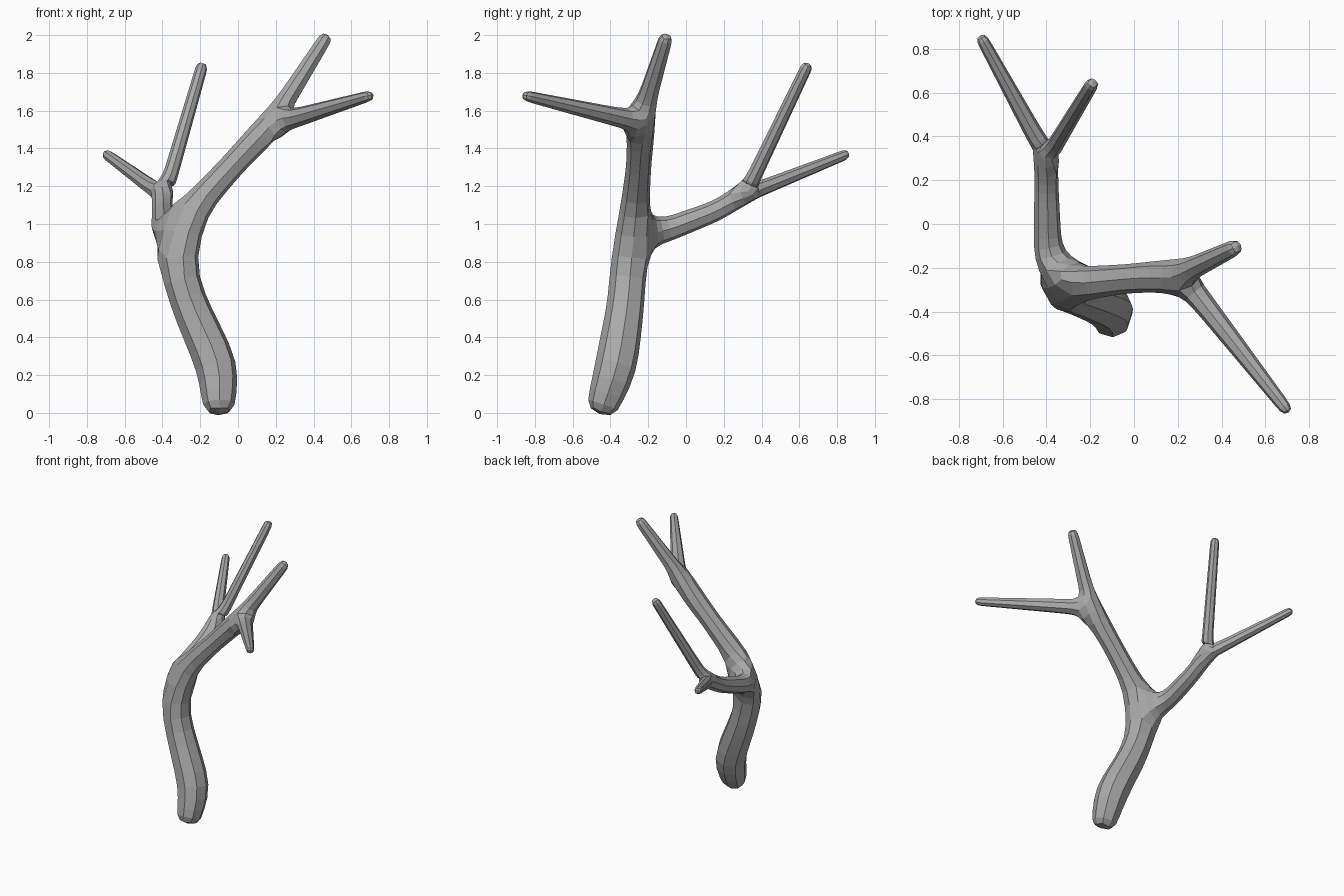
import bpy

cube = bpy.data.objects.get("Cube")
if cube:
    bpy.data.objects.remove(cube)

# Single bark colour
bark = bpy.data.materials.new("grey_bark")
bark.use_nodes = True
GREY = (0.4, 0.4, 0.4, 1)
bark.diffuse_color = GREY
bark.node_tree.nodes["Principled BSDF"].inputs["Base Color"].default_value = GREY

# Skeleton: each limb starts at a named joint; points are x, y, z, radius
verts, edges, radii, joints = [], [], [], {}


def limb(points, start=None, end=None):
    last = joints.get(start)
    for x, y, z, r in points:
        verts.append((x, y, z))
        radii.append(r)
        if last is not None:
            edges.append((last, len(verts) - 1))
        last = len(verts) - 1
    joints[end] = last


# Trunk
limb([(-.1, -.46, -.015, .085), (-.105, -.37, .24, .124), (-.27, -.315, .6, .106),
      (-.325, -.305, .8, .105), (-.335, -.28, .95, .11)], end="fork")
# Front limb and its two tines
limb([(-.22, -.27, 1.1, .083), (-.03, -.25, 1.31, .072), (.19, -.235, 1.545, .082)], "fork", "front_fork")
limb([(.27, -.2, 1.68, .056), (.477, -.1, 2.005, .039)], "front_fork")
limb([(.3, -.34, 1.56, .057), (.71, -.865, 1.682, .03)], "front_fork")
# Back limb and its two tines
limb([(-.395, -.1, .97, .07), (-.4, .16, 1.07, .06), (-.4, .31, 1.16, .058)], "fork", "back_fork")
limb([(-.45, .4, 1.19, .045), (-.705, .865, 1.375, .029)], "back_fork")
limb([(-.36, .36, 1.25, .042), (-.185, .65, 1.855, .033)], "back_fork")

mesh = bpy.data.meshes.new("branch")
mesh.from_pydata(verts, edges, [])
branch = bpy.data.objects.new("branch", mesh)
bpy.context.collection.objects.link(branch)
mesh.materials.append(bark)

# Skin the skeleton and round it to eight flat sides
skin = branch.modifiers.new("Skin", "SKIN")
skin.use_smooth_shade = False
for v, r in zip(mesh.skin_vertices[0].data, radii):
    v.radius = (r, r)
mesh.skin_vertices[0].data[0].use_root = True
rounding = branch.modifiers.new("Rounding", "SUBSURF")
rounding.levels = 1
rounding.render_levels = 1
